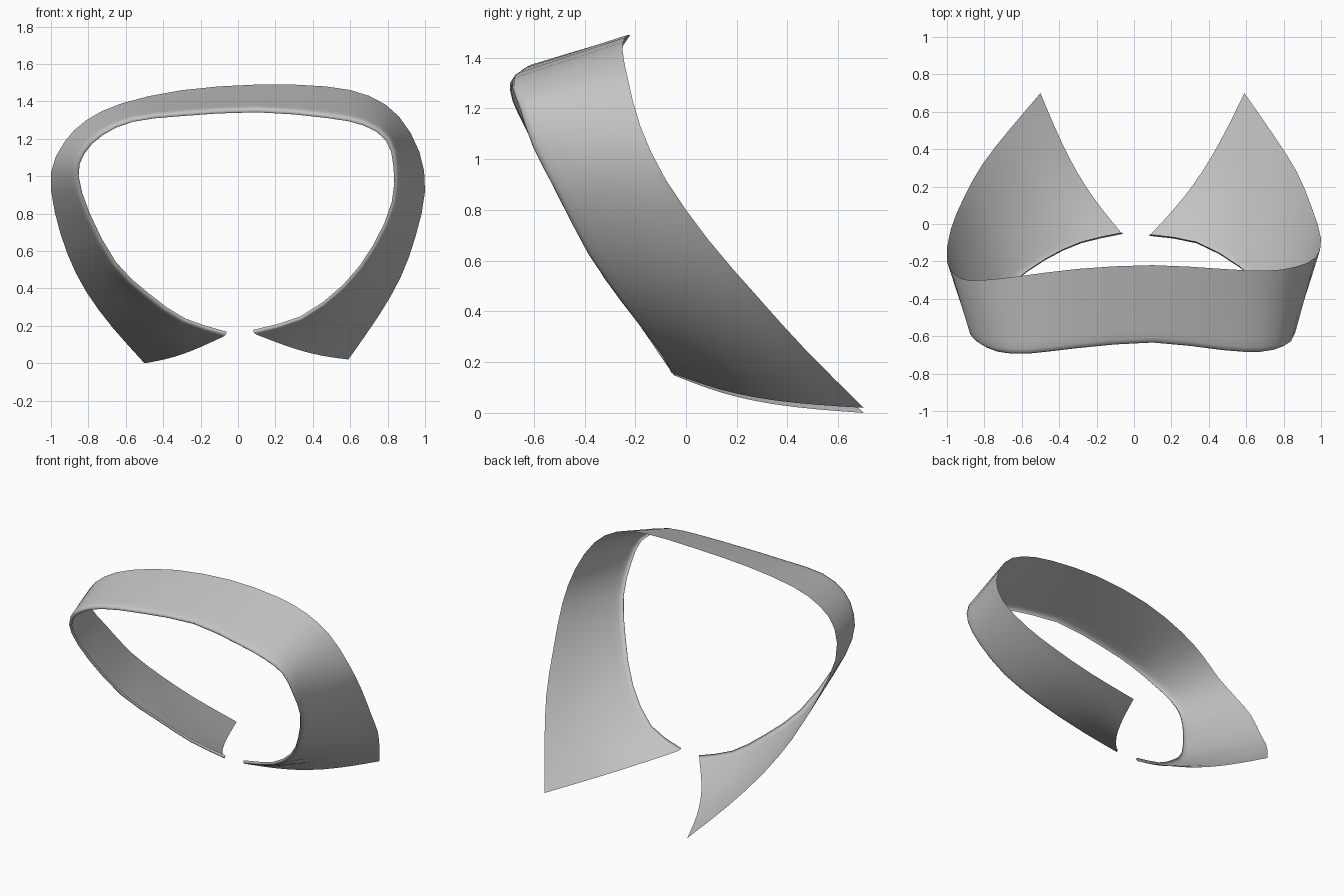
import bpy, bmesh, math
from mathutils import Vector

cube = bpy.data.objects.get("Cube")
if cube:
    bpy.data.objects.remove(cube, do_unlink=True)

STEPS = 2      # spans between neighbouring guide points
ROWS = 10      # spans across the width of the band

# Guide points from the right tip, over the top, to the left tip
neck_edge = [(-.06, -.05, .17), (-.28, -.1, .24), (-.47, -.19, .37), (-.65, -.32, .54),
             (-.79, -.47, .8), (-.85, -.57, 1), (-.82, -.63, 1.12), (-.72, -.68, 1.22),
             (-.56, -.69, 1.29), (-.3, -.66, 1.32), (.1, -.63, 1.34), (.47, -.67, 1.31),
             (.67, -.68, 1.27), (.79, -.65, 1.19), (.83, -.6, 1.05), (.82, -.5, .86),
             (.72, -.38, .63), (.56, -.23, .42), (.33, -.1, .25), (.08, -.06, .18)]
outer_edge = [(-.5, .7, 0), (-.67, .5, .19), (-.81, .32, .38), (-.91, .14, .58),
              (-.98, -.03, .81), (-1, -.2, 1.02), (-.93, -.29, 1.18), (-.81, -.3, 1.3),
              (-.62, -.28, 1.39), (-.3, -.24, 1.46), (.1, -.22, 1.49), (.47, -.24, 1.48),
              (.7, -.25, 1.43), (.86, -.23, 1.32), (.97, -.18, 1.13), (1, -.08, .92),
              (.95, .09, .68), (.87, .28, .46), (.75, .47, .25), (.59, .7, .02)]


def smooth_path(points):
    """Pass a smooth curve through the guide points."""
    pts = [Vector(p) for p in points]
    pts = [2 * pts[0] - pts[1]] + pts + [2 * pts[-1] - pts[-2]]
    path = []
    for a, b, c, d in zip(pts, pts[1:], pts[2:], pts[3:]):
        for i in range(STEPS):
            t = i / STEPS
            path.append(b + (c - a) * t / 2 + (2 * a - 5 * b + 4 * c - d) * t * t / 2
                        + (3 * b - a - 3 * c + d) * t ** 3 / 2)
    return path + [pts[-2]]


def make_material(name, colour):
    mat = bpy.data.materials.new(name)
    mat.use_nodes = True
    mat.diffuse_color = colour
    bsdf = next(n for n in mat.node_tree.nodes if n.type == 'BSDF_PRINCIPLED')
    bsdf.inputs["Base Color"].default_value = colour
    return mat


neck, outer = smooth_path(neck_edge), smooth_path(outer_edge)
last = len(neck) - 1
bm = bmesh.new()
strips = []
for i, (a, b) in enumerate(zip(neck, outer)):
    along = (neck[min(i + 1, last)] - neck[max(i - 1, 0)]).normalized()
    across = (a - b).normalized()
    normal = across.cross(along).normalized()

    # Cloth band, with the pointed ends bowed along their cut edge
    fold = a + normal * .024 - across * .03
    side = 1 if i > last / 2 else -1
    fade = math.exp(-min(i, last - i) / (STEPS * 1.5))
    bow = Vector((side * .015, -.055, -.025)) * fade
    strip = [b.lerp(fold, r / ROWS) + bow * math.sin(math.pi * r / ROWS)
             for r in range(ROWS + 1)]

    # Rolled lip around the neck opening
    for rise, reach in ((.021, -.01), (.011, 0), (0, -.005)):
        strip.append(a + normal * rise + across * reach)
    strips.append([bm.verts.new(p) for p in strip])

for s, t in zip(strips, strips[1:]):
    for j in range(len(s) - 1):
        bm.faces.new((s[j], s[j + 1], t[j + 1], t[j]))
bmesh.ops.recalc_face_normals(bm, faces=bm.faces)
top_face = max(bm.faces, key=lambda f: f.calc_center_median().z)
if top_face.normal.z < 0:
    bmesh.ops.reverse_faces(bm, faces=bm.faces)

mesh = bpy.data.meshes.new("collar")
bm.to_mesh(mesh)
bm.free()
collar = bpy.data.objects.new("collar", mesh)
bpy.context.scene.collection.objects.link(collar)
mesh.materials.append(make_material("grey_cloth", (.55, .55, .55, 1)))
mesh.shade_smooth()
